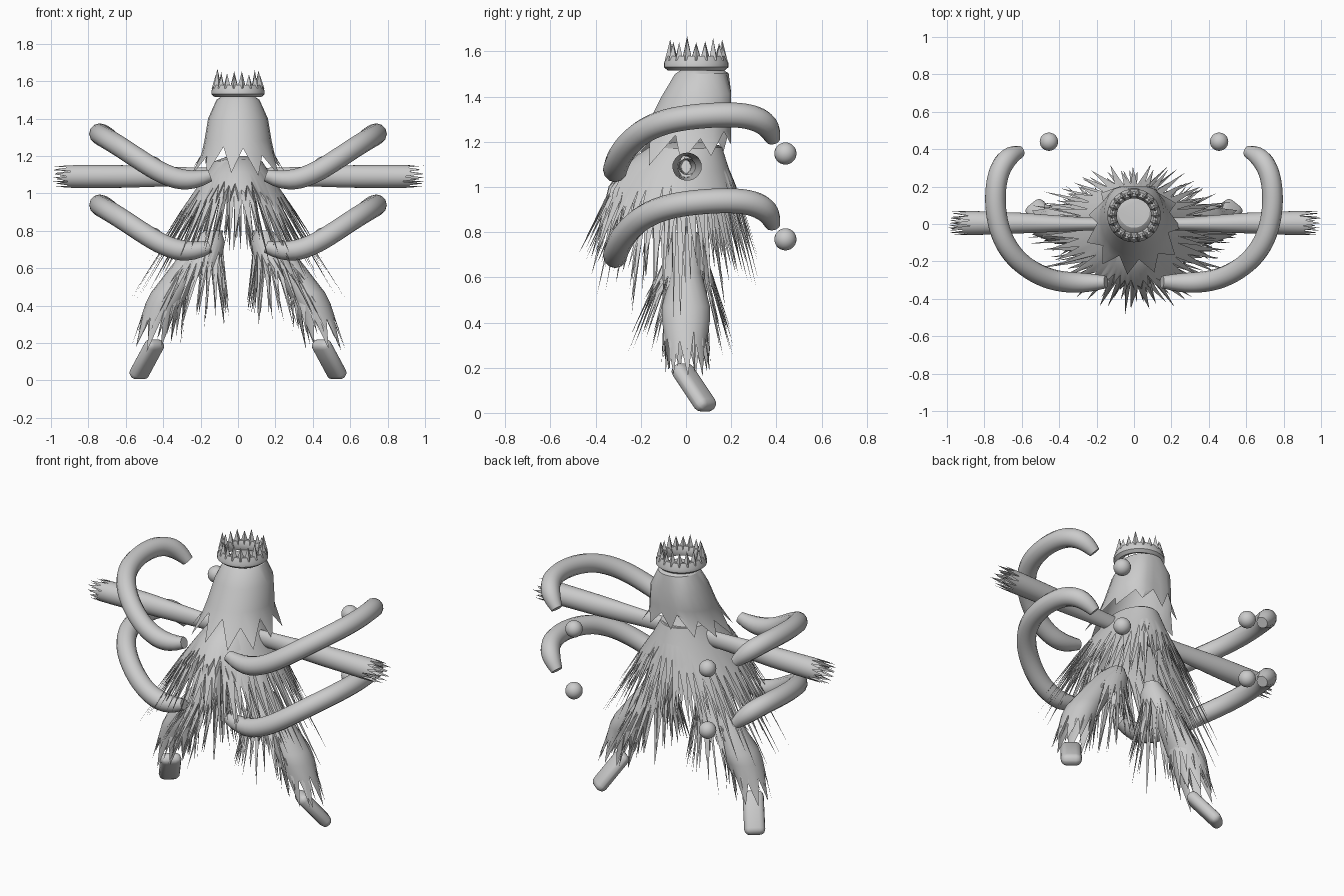
import bpy, bmesh, math, random
from mathutils import Vector, Matrix

random.seed(4)
if "Cube" in bpy.data.objects:
    bpy.data.objects.remove(bpy.data.objects["Cube"])

GREY = (0.6, 0.6, 0.6, 1)
mat = bpy.data.materials.new("plain_grey")
mat.use_nodes = True
mat.diffuse_color = GREY
mat.node_tree.nodes["Principled BSDF"].inputs["Base Color"].default_value = GREY


def add(name, mesh, smooth):
    """Link a mesh as an object, with the one material."""
    ob = bpy.data.objects.new(name, mesh)
    bpy.context.collection.objects.link(ob)
    mesh.materials.clear()
    mesh.materials.append(mat)
    bpy.ops.object.select_all(action='DESELECT')
    ob.select_set(True)
    bpy.context.view_layer.objects.active = ob
    bpy.ops.object.shade_smooth_by_angle(angle=math.radians(smooth))


def finish(name, bm, smooth):
    bmesh.ops.recalc_face_normals(bm, faces=bm.faces)
    mesh = bpy.data.meshes.new(name)
    bm.to_mesh(mesh)
    bm.free()
    add(name, mesh, smooth)


def ragged(name, rings, spikes, side=1, turn=None, lift=None, back=9, jitter=0.3, spread=0.0):
    """Cloth tube through rings (z, cx, cy, rx, ry); the last ring holds the spike tips."""
    bm = bmesh.new()
    cols = spikes * 2
    turn = turn or Matrix()

    def point(j, row):
        a = math.tau * j / cols
        last = len(rings) - 1
        k = min(int(row), last - 1)
        f = row - k
        z, cx, cy, rx, ry = [p + (q - p) * f for p, q in zip(rings[k], rings[k + 1])]
        up = lift(math.sin(a)) * (row / last) ** 2 if lift else 0
        v = turn @ Vector((cx + rx * math.cos(a), min(cy + ry * math.sin(a), back), z + up))
        return bm.verts.new((v.x * side, v.y, v.z))

    hem = len(rings) - 2
    grid = [[point(j, r) for j in range(cols)] for r in range(hem)]
    grid.append([point(j, hem - random.uniform(0, 0.7) * (j % 2)) for j in range(cols)])
    bm.faces.new(grid[0])
    for lo, hi in zip(grid, grid[1:]):
        for j in range(cols):
            n = (j + 1) % cols
            bm.faces.new((lo[j], lo[n], hi[n], hi[j]))
    row = grid[-1]
    for j in range(0, cols, 2):
        tip = point(j + random.uniform(-spread, spread), hem + 1 - random.uniform(0, jitter))
        for a, b in ((j - 1, j), (j, (j + 1) % cols)):
            bm.faces.new((row[a], row[b], tip))
    finish(name, bm, 30)


# Hood, flat at the back
ragged("hood", [(1.52, 0, .07, .085, .09), (1.5, 0, .07, .115, .12), (1.4, 0, .06, .16, .17),
                (1.28, 0, .03, .18, .2), (1.19, 0, .0, .2, .22), (1.08, 0, -.03, .27, .26)], 11,
       lift=lambda s: 0.1 * max(0, s), back=0.2)

# Crown band and its points
bm = bmesh.new()
section = [(.125, 1.515), (.143, 1.53), (.143, 1.548), (.128, 1.58), (.105, 1.58), (.092, 1.555), (.1, 1.525)]
loop = [bm.verts.new((r, 0, z)) for r, z in section]
edges = [bm.edges.new((a, b)) for a, b in zip(loop, loop[1:] + loop[:1])]
bmesh.ops.spin(bm, geom=loop + edges, cent=(0, 0, 0), axis=(0, 0, 1), angle=math.tau, steps=32, use_merge=True)
bmesh.ops.remove_doubles(bm, verts=bm.verts, dist=0.0005)
bmesh.ops.translate(bm, verts=bm.verts, vec=(0, .045, 0))
finish("crown_band", bm, 50)
bm = bmesh.new()
for i in range(18):
    a = math.tau * i / 18
    height = random.uniform(.065, .108)
    bmesh.ops.create_cone(bm, segments=4, radius1=.024, radius2=0, depth=height, matrix=Matrix.Translation(
        (.117 * math.cos(a), .045 + .117 * math.sin(a), 1.56 + height / 2)) @ Matrix.Rotation(a, 4, 'Z'))
finish("crown_points", bm, 20)

# Robe: nested layers (scale, hem height, tip ring, front and back lift, spikes)
LAYERS = {"outer": (1, .9, (.6, 0, -.08, .5, .41), .08, 44),
          "middle": (.94, .88, (.35, 0, -.06, .63, .39), .22, 48),
          "inner": (.86, .86, (.46, 0, -.04, .48, .34), .2, 40)}
for name, (s, hem, tips, raised, count) in LAYERS.items():
    top = [(1.2, 0, .02, .05 * s, .06 * s), (1.17, 0, 0, .13 * s, .16 * s), (1.06, 0, -.04, .2 * s, .23 * s),
           (hem, 0, -.06, .31 * s, .3 * s)]
    ragged("robe_" + name, top + [tips], count, lift=lambda t: raised * t * t, jitter=.45, spread=.7)

# Tentacle path, shared by both pairs
PATH = [(.15, -.31, 1.095), (.25, -.315, 1.06), (.37, -.315, 1.085), (.49, -.285, 1.155), (.615, -.21, 1.24),
        (.705, -.09, 1.295), (.742, .06, 1.315), (.742, .2, 1.322), (.715, .31, 1.31), (.665, .37, 1.27),
        (.61, .385, 1.21)]


def tentacle(name, side, drop):
    curve = bpy.data.curves.new(name, 'CURVE')
    curve.dimensions = '3D'
    curve.bevel_depth = .055
    curve.bevel_resolution = 4
    curve.use_fill_caps = True
    spline = curve.splines.new('NURBS')
    spline.points.add(len(PATH) - 1)
    for i, (p, (x, y, z)) in enumerate(zip(spline.points, PATH)):
        p.co = (x * side, y, z - drop, 1)
        p.radius = .6 if i in (0, len(PATH) - 1) else 1
    spline.use_endpoint_u = True
    spline.order_u = 4
    spline.resolution_u = 5
    tmp = bpy.data.objects.new("tmp", curve)
    bpy.context.collection.objects.link(tmp)
    bpy.context.view_layer.update()
    mesh = bpy.data.meshes.new_from_object(tmp.evaluated_get(bpy.context.evaluated_depsgraph_get()))
    bpy.data.objects.remove(tmp)
    mesh.name = name
    add(name, mesh, 50)


for side, word in ((1, "left"), (-1, "right")):
    # Sleeve with a frayed cuff, doubled by a narrower lining
    for part, s, count in (("sleeve", 1, 14), ("sleeve_lining", .6, 9)):
        ragged(f"{word}_{part}", [(.1, 0, 0, .045 * s, .03 * s), (.3, 0, 0, .05 * s, .037 * s),
                                  (.6, 0, .005, .06 * s, .055 * s), (.85, 0, .005, .062 * s, .064 * s),
                                  (.92, 0, .005, .062 * s, .064 * s), (1.0, 0, .005, .06 * s, .066 * s)],
               count, side, Matrix.Translation((0, 0, 1.09)) @ Matrix.Rotation(math.pi / 2, 4, 'Y'), jitter=.5)

    # Trouser leg, wide at the knee, with a frayed hem
    ragged(word + "_trouser_leg", [(.8, .13, 0, .05, .05), (.74, .17, 0, .08, .07), (.62, .26, 0, .09, .07),
                                   (.47, .365, 0, .1, .108), (.41, .395, 0, .1, .108),
                                   (.3, .435, 0, .095, .092), (.15, .47, .01, .11, .1)],
           9, side, jitter=.35)

    # Thigh rags
    for i, (drop, wide, out) in enumerate(((.24, .25, .28), (.34, .23, .26), (.5, .17, .24))):
        ragged(f"{word}_thigh_rags_{i + 1}", [(.8, .13, 0, .04, .05), (.74, .15, 0, .08, .08),
                                             (.6, .21, 0, .115, .12), (drop, out, -.02, wide, wide)],
               22, side, jitter=.4, spread=.5)

    # Ankle rags
    ragged(word + "_ankle_rags", [(.5, .34, 0, .07, .07), (.43, .38, 0, .1, .1), (.17, .44, 0, .14, .11)],
           16, side, jitter=.5, spread=.4)

    # Foot, toes pointing down and back
    heel, toe = Vector((.435 * side, -.03, .21)), Vector((.54 * side, .1, .015))
    bm = bmesh.new()
    bmesh.ops.create_cube(bm, size=1)
    bmesh.ops.scale(bm, verts=bm.verts, vec=(.118, .07, (toe - heel).length))
    bmesh.ops.bevel(bm, geom=bm.edges[:], offset=.033, segments=3, profile=.5, affect='EDGES')
    turn = (toe - heel).to_track_quat('Z', 'Y').to_matrix().to_4x4()
    bmesh.ops.transform(bm, verts=bm.verts, matrix=Matrix.Translation((heel + toe) / 2) @ turn)
    finish(word + "_foot", bm, 40)

    # Tentacles and the balls floating behind them
    for level, drop in (("upper", 0), ("lower", .38)):
        tentacle(f"{word}_{level}_tentacle", side, drop)
        bm = bmesh.new()
        bmesh.ops.create_uvsphere(bm, u_segments=24, v_segments=14, radius=.049,
                                  matrix=Matrix.Translation((.455 * side, .44, 1.148 - drop)))
        finish(f"{word}_{level}_ball", bm, 60)
